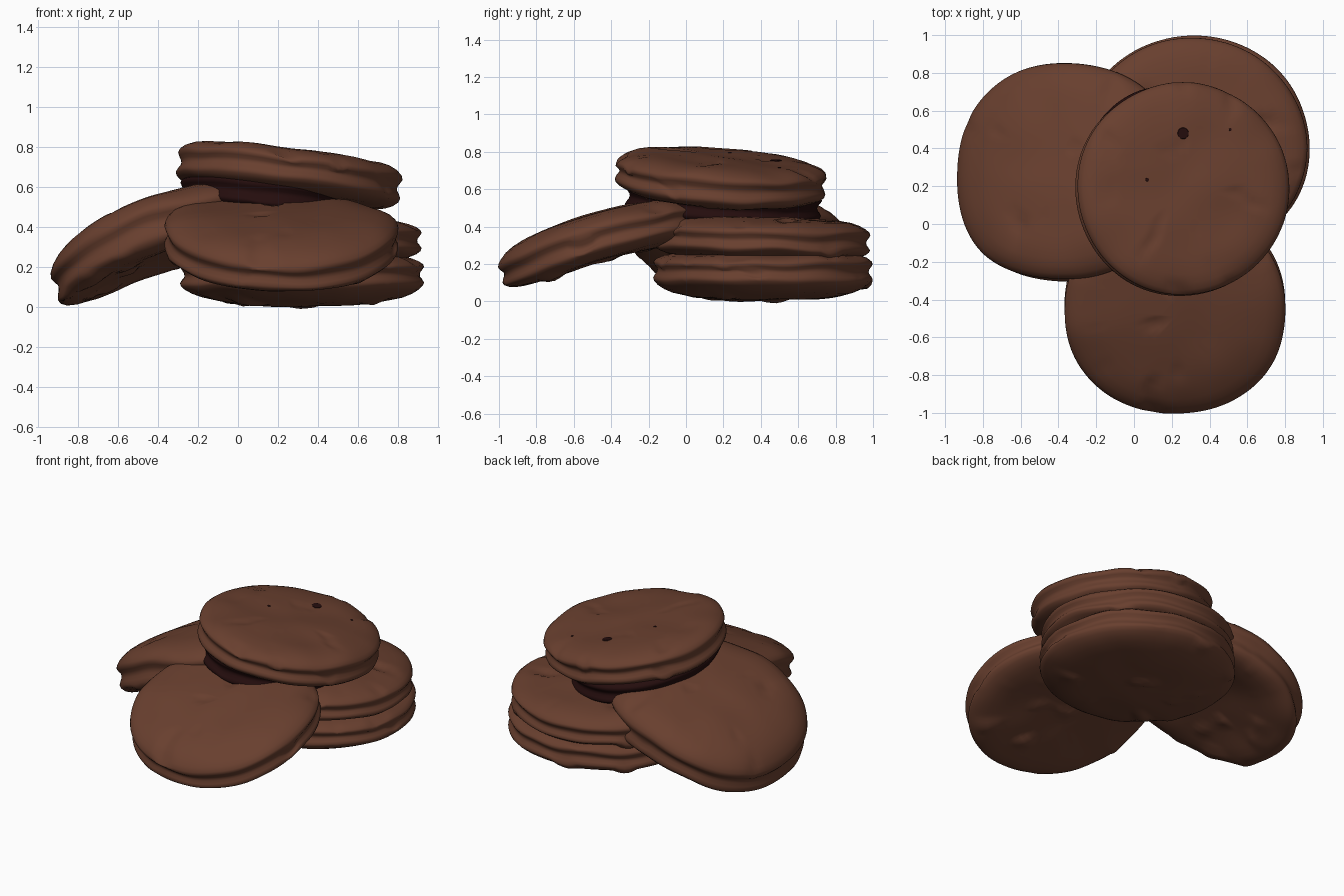
import bpy, bmesh, math
from mathutils import Vector, Matrix, noise

if "Cube" in bpy.data.objects:
    bpy.data.objects.remove(bpy.data.objects["Cube"])


def material(name, col):
    m = bpy.data.materials.new(name)
    m.diffuse_color = (*col, 1)
    m.use_nodes = True
    m.node_tree.nodes["Principled BSDF"].inputs["Base Color"].default_value = m.diffuse_color
    return m


CHOC = material("chocolate", (0.140, 0.050, 0.028))
DARK = material("dark_filling", (0.018, 0.004, 0.004))

# rim cross-section, top to bottom: (inset from edge, height / half thickness)
RIM = [(0.17, 0.99), (0.11, 0.95), (0.065, 0.86), (0.03, 0.72), (0.01, 0.56),
       (0.005, 0.42), (0.013, 0.27), (0.024, 0.12), (0.027, 0.0), (0.024, -0.12),
       (0.013, -0.27), (0.005, -0.42), (0.01, -0.56), (0.03, -0.72),
       (0.065, -0.86), (0.11, -0.95), (0.17, -0.99)]
SEG = 128


def cookie(name, loc, rx, ry, half, rot=(0, 0), bend=(0, 0), dome=(0.03, 0.02),
           power=2.0, rough=1.0, seed=0, mat=CHOC):
    """Round sandwich cookie with a doubled rim, lumpy coating and a slump."""
    rm = (rx + ry) / 2
    inner = [i / 12 * (1 - 0.17 / rm) for i in range(1, 12)]
    prof = [(f, 1.0) for f in inner]
    prof += [(1 - d / rm, z) for d, z in RIM]
    prof += [(f, -1.0) for f in reversed(inner)]
    off = Vector((seed * 7.3, seed * 3.1, seed * 5.7))
    M = (Matrix.Translation(loc) @ Matrix.Rotation(math.radians(rot[1]), 4, 'Y')
         @ Matrix.Rotation(math.radians(rot[0]), 4, 'X'))

    def point(f, zf, a):
        c, s = math.cos(a), math.sin(a)
        k = (abs(c) ** power + abs(s) ** power) ** (-1 / power)
        wob = 1 + 0.018 * rough * noise.noise(Vector((c * 1.3, s * 1.3, 0)) + off) * f
        u, v = f * k * c * wob, f * k * s * wob
        z = zf * half
        # thin wavering of the rim seams
        z += 0.009 * rough * f ** 4 * noise.noise(Vector((c * 2.2, s * 2.2, zf)) + off)
        z += (1 - min(f, 1) ** 2) * (dome[0] if zf > 0 else -dome[1]) * (1 if abs(zf) > .9 else abs(zf))
        z -= bend[0] * u * u + bend[1] * v * v
        p = Vector((u * rx, v * ry, z))
        # lumps and small dents in the coating
        p.z += 0.011 * rough * noise.noise(p * 4 + off)
        dent = noise.noise(Vector((p.x * 6, p.y * 6, zf)) + off)
        p.z -= 0.06 * rough * max(0, dent - 0.34)
        return M @ p

    bm = bmesh.new()
    rings = [[bm.verts.new(point(f, z, 2 * math.pi * i / SEG)) for i in range(SEG)]
             for f, z in prof]
    top = bm.verts.new(point(0, 1, 0))
    bot = bm.verts.new(point(0, -1, 0))
    for i in range(SEG):
        j = (i + 1) % SEG
        bm.faces.new((top, rings[0][i], rings[0][j]))
        bm.faces.new((bot, rings[-1][j], rings[-1][i]))
        for a, b in zip(rings, rings[1:]):
            bm.faces.new((a[i], b[i], b[j], a[j]))
    bmesh.ops.recalc_face_normals(bm, faces=bm.faces)
    for f in bm.faces:
        f.smooth = True
    me = bpy.data.meshes.new(name)
    bm.to_mesh(me)
    bm.free()
    me.materials.append(mat)
    ob = bpy.data.objects.new(name, me)
    bpy.context.collection.objects.link(ob)
    return ob


# flat stack at the back right
cookie("bottom_cookie", (0.32, 0.412, 0.16), 0.618, 0.59, 0.10, dome=(0.0, 0.06), seed=1)
cookie("second_cookie", (0.313, 0.405, 0.33), 0.612, 0.585, 0.095, rot=(-1.5, 0),
       dome=(0.03, 0.0), seed=2)
# cookies leaning on the stack
cookie("left_cookie", (-0.365, 0.275, 0.39), 0.625, 0.58, 0.138, rot=(-7, -18),
       bend=(0.12, 0.03), dome=(0.015, 0.0), power=2.25, seed=3)
cookie("front_cookie", (0.215, -0.455, 0.352), 0.588, 0.58, 0.112, rot=(16, 0.5),
       bend=(0.0, 0.06), dome=(0.015, 0.02), power=2.12, seed=4)
# cookie on top
cookie("top_cookie", (0.255, 0.185, 0.658), 0.57, 0.567, 0.105, rot=(-4, 7),
       dome=(0.015, 0.01), seed=5)
# dark filling showing in the gap under the top cookie
cookie("dark_gap", (0.16, 0.20, 0.535), 0.46, 0.53, 0.095, rot=(-4, 6),
       dome=(0, 0), rough=0.5, seed=6, mat=DARK)


# small pits in the top coating, laid as thin dark plates on the surface
top_ob = bpy.data.objects["top_cookie"]
bpy.context.view_layer.update()
for n, (x, y, r) in enumerate([(0.26, 0.48, 0.032), (0.07, 0.235, 0.01), (0.51, 0.50, 0.008)]):
    ok, hit, nor, _ = top_ob.ray_cast(Vector((x, y, 2)), Vector((0, 0, -1)))
    bm = bmesh.new()
    bmesh.ops.create_cone(bm, cap_ends=True, segments=14, radius1=r, radius2=r * 0.9, depth=0.006,
                          matrix=Matrix.Translation(hit) @ nor.to_track_quat('Z', 'Y').to_matrix().to_4x4())
    me = bpy.data.meshes.new("pit")
    bm.to_mesh(me)
    bm.free()
    me.materials.append(DARK)
    bpy.context.collection.objects.link(bpy.data.objects.new(f"coating_pit_{n + 1}", me))
